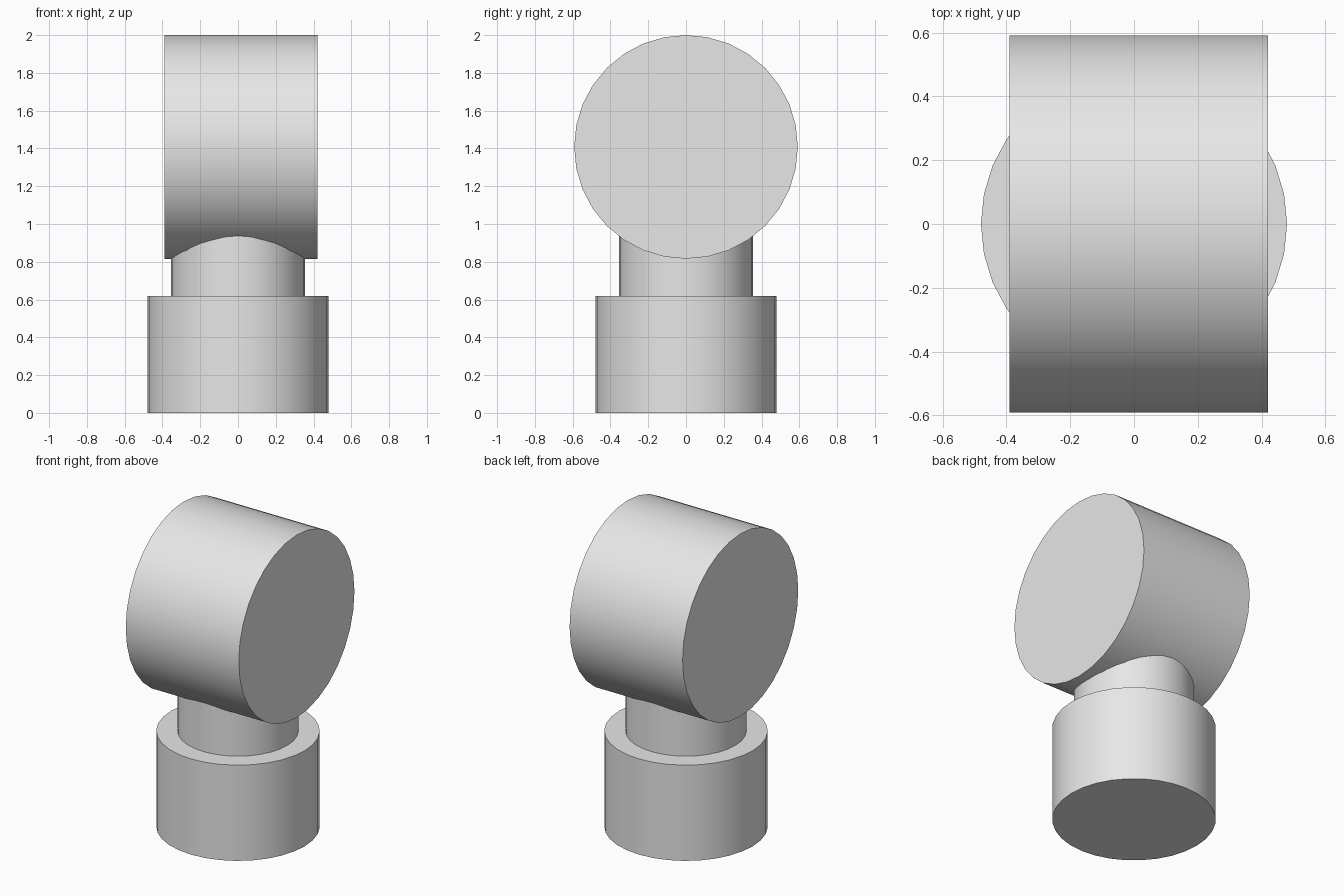
import bpy
import math

cube = bpy.data.objects.get("Cube")
if cube:
    bpy.data.objects.remove(cube, do_unlink=True)

grey = bpy.data.materials.new("light_grey")
grey.use_nodes = True
colour = (0.8, 0.8, 0.8, 1)
grey.diffuse_color = colour
grey.node_tree.nodes["Principled BSDF"].inputs["Base Color"].default_value = colour


def cylinder(name, radius, start, end, axis="z", offset=0):
    """Smooth-sided cylinder from start to end along its axis."""
    mid = (start + end) / 2
    lying = axis == "x"
    bpy.ops.mesh.primitive_cylinder_add(
        vertices=32, radius=radius, depth=end - start,
        location=(mid, 0, offset) if lying else (0, 0, mid),
        rotation=(0, math.pi / 2, 0) if lying else (0, 0, 0))
    obj = bpy.context.object
    obj.name = name
    obj.data.materials.append(grey)
    bpy.ops.object.shade_smooth_by_angle(angle=math.radians(30))
    return obj


# Wide foot, narrower neck, and a drum lying across the top
cylinder("base", 0.48, 0, 0.62)
cylinder("neck", 0.355, 0.62, 1.2)
cylinder("head_drum", 0.592, -0.39, 0.42, axis="x", offset=1.408)
